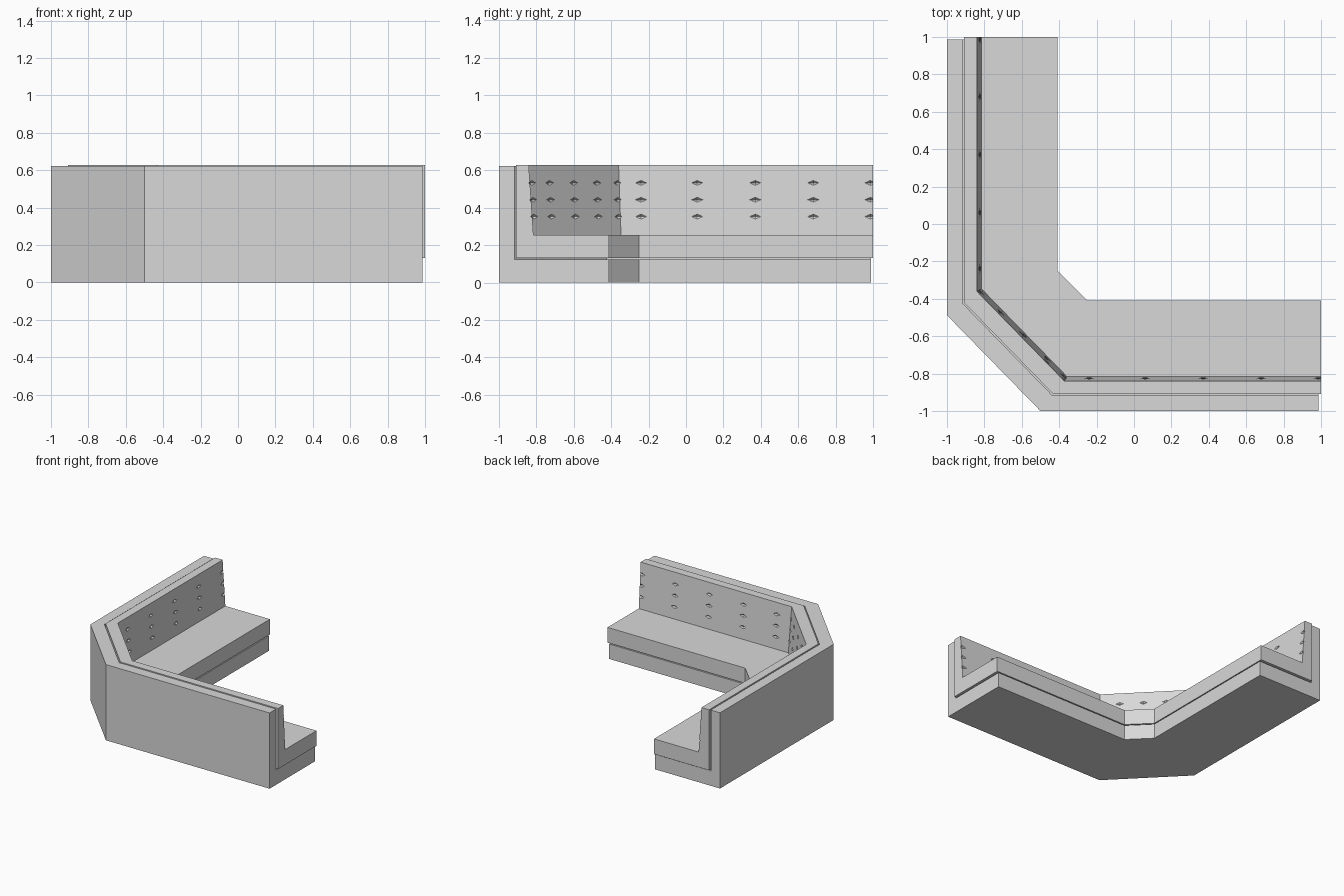
import bpy, bmesh, math
from mathutils import Matrix, Vector

if "Cube" in bpy.data.objects:
    bpy.data.objects.remove(bpy.data.objects["Cube"])

grey = bpy.data.materials.new("light grey")
grey.diffuse_color = (0.69, 0.69, 0.69, 1)
grey.use_nodes = True
grey.node_tree.nodes["Principled BSDF"].inputs["Base Color"].default_value = grey.diffuse_color


def make_object(name, bm):
    bmesh.ops.recalc_face_normals(bm, faces=bm.faces)
    mesh = bpy.data.meshes.new(name)
    bm.to_mesh(mesh)
    bm.free()
    mesh.materials.append(grey)
    ob = bpy.data.objects.new(name, mesh)
    bpy.context.collection.objects.link(ob)
    return ob


def right_mitre(d, m):
    return m - (0.012 if d < 0.5 else 0)


def sweep(name, profile, end):
    """Run a (depth, height, mitre) section along the L with a cut corner."""
    bm = bmesh.new()
    rings = [
        [bm.verts.new((-1 + d, end, z)) for d, z, m in profile],
        [bm.verts.new((-1 + d, m, z)) for d, z, m in profile],
        [bm.verts.new((right_mitre(d, m), -1 + d, z)) for d, z, m in profile],
        [bm.verts.new((end, -1 + d, z)) for d, z, m in profile],
    ]
    n = len(profile)
    for a, b in zip(rings, rings[1:]):
        for i in range(n):
            j = (i + 1) % n
            bm.faces.new((a[i], a[j], b[j], b[i]))
    bm.faces.new(rings[0])
    bm.faces.new(rings[-1])
    bm.normal_update()
    bmesh.ops.recalc_face_normals(bm, faces=bm.faces)
    bmesh.ops.triangulate(bm, faces=bm.faces)
    return make_object(name, bm)


# outer frame: plinth and back wall
sweep("frame", [(0, 0, -0.488), (0.59, 0, -0.25), (0.59, 0.122, -0.25),
                (0.084, 0.122, -0.425), (0.084, 0.622, -0.425),
                (0, 0.622, -0.488)], 0.987)

# upholstery: seat and leaning backrest in one piece
cushion = sweep("cushion", [(0.091, 0.13, -0.42), (0.59, 0.13, -0.25),
                            (0.59, 0.255, -0.25), (0.185, 0.255, -0.347),
                            (0.16, 0.627, -0.36), (0.091, 0.627, -0.42)], 1.0)

# diamond tufts pressed into the backrest
cut = bmesh.new()


def tuft(pos, angle):
    mat = (Matrix.Translation(pos) @ Matrix.Rotation(angle, 4, 'Z')
           @ Matrix.Diagonal((0.03, 0.014, 0.014, 1)))
    ring = [cut.verts.new(mat @ Vector(p))
            for p in ((1, 0, 0), (0, 0, 1), (-1, 0, 0), (0, 0, -1))]
    tips = [cut.verts.new(mat @ Vector((0, s, 0))) for s in (-1, 1)]
    for i in range(4):
        for tip in tips:
            cut.faces.new((ring[i], ring[(i + 1) % 4], tip))


for z in (0.352, 0.442, 0.532):
    f = (z - 0.255) / 0.372
    d = 0.185 - 0.025 * f
    m = -0.347 - 0.013 * f
    for s in (-0.24, 0.06, 0.37, 0.68, 0.985):
        tuft((-1 + d, s, z), math.pi / 2)
        tuft((s, -1 + d, z), 0)
    left = Vector((-1 + d, m, z))
    right = Vector((right_mitre(d, m), -1 + d, z))
    for t in (0.02, 0.25, 0.51, 0.78, 0.98):
        tuft(left.lerp(right, t), -math.pi / 4)

cutter = make_object("tuft_cutter", cut)
cutter.hide_render = True
mod = cushion.modifiers.new("tufts", 'BOOLEAN')
mod.operation = 'DIFFERENCE'
mod.solver = 'EXACT'
mod.object = cutter
bpy.context.view_layer.objects.active = cushion
bpy.ops.object.modifier_apply(modifier=mod.name)
bpy.data.objects.remove(cutter)
